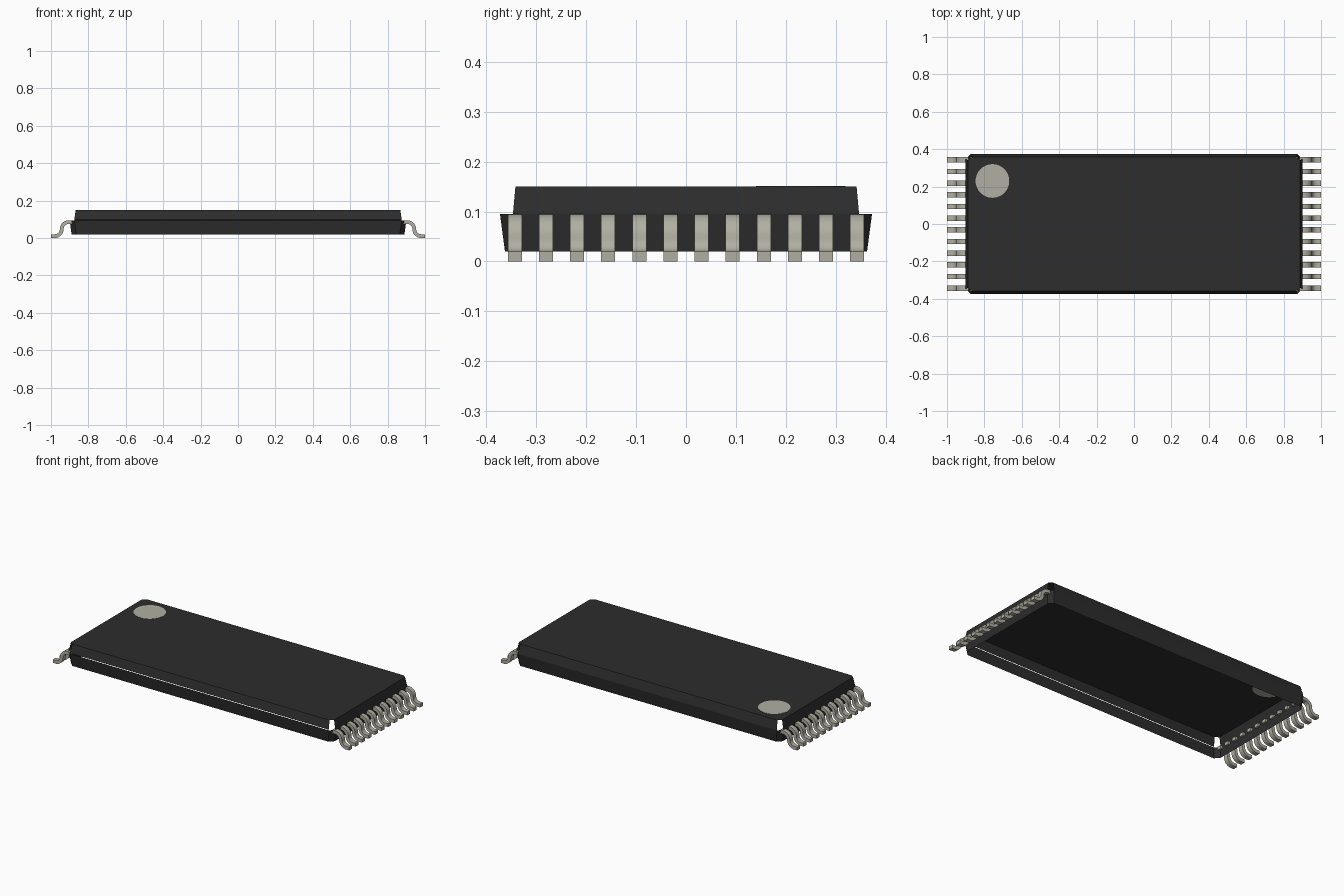
import bpy, bmesh, math

cube = bpy.data.objects.get("Cube")
if cube:
    bpy.data.objects.remove(cube, do_unlink=True)


def material(name, rgb):
    m = bpy.data.materials.new(name)
    m.use_nodes = True
    m.diffuse_color = (*rgb, 1)
    bsdf = m.node_tree.nodes["Principled BSDF"]
    bsdf.inputs["Base Color"].default_value = (*rgb, 1)
    bsdf.inputs["Roughness"].default_value = 0.6
    return m


BLACK = material("black plastic", (0.026, 0.026, 0.026))
METAL = material("tinned metal", (0.44, 0.43, 0.36))


def finish(bm, name, mat):
    mesh = bpy.data.meshes.new(name)
    bm.to_mesh(mesh)
    bm.free()
    mesh.materials.append(mat)
    obj = bpy.data.objects.new(name, mesh)
    bpy.context.collection.objects.link(obj)
    return obj


def ring(bm, hx, hy, z, cx, cy):
    """Rectangle with cut corners, counter-clockwise from the front edge."""
    pts = [(-hx + cx, -hy), (hx - cx, -hy), (hx, -hy + cy), (hx, hy - cy),
           (hx - cx, hy), (-hx + cx, hy), (-hx, hy - cy), (-hx, -hy + cy)]
    return [bm.verts.new((x, y, z)) for x, y in pts]


def wall(bm, low, high, sides):
    for i in sides:
        j = (i + 1) % 8
        bm.faces.new((low[i], low[j], high[j], high[i]))


# Lower shell: tapered walls, open underneath
bm = bmesh.new()
wall(bm, ring(bm, 0.89, 0.363, 0.02, 0.025, 0.025),
     ring(bm, 0.90, 0.373, 0.095, 0.025, 0.026), range(8))
finish(bm, "lower_shell", BLACK)

# Upper shell: lid and four walls with open corners
bm = bmesh.new()
base = ring(bm, 0.90, 0.373, 0.095, 0.025, 0.026)
lid = ring(bm, 0.888, 0.358, 0.15, 0.02, 0.016)
wall(bm, base, lid, (0, 2, 4, 6))
bm.faces.new(lid)
for v in base[:2]:          # fine seam along the front
    v.co.z += 0.004
finish(bm, "upper_shell", BLACK)

# Round orientation mark on the lid
bm = bmesh.new()
bmesh.ops.create_cone(bm, cap_ends=True, segments=48, radius1=0.09,
                      radius2=0.09, depth=0.002)
dot = finish(bm, "orientation_mark", METAL)
dot.location = (-0.757, 0.23, 0.150)

# Gull-wing pin: centre line of two arcs between straight ends
STEPS, HALF, RADIUS, WIDTH = 8, 0.01, 0.0375, 0.028
path = [(0.885, 0.085, 90)]
for k in range(STEPS + 1):
    a = 90 - 90 * k / STEPS
    r = math.radians(a)
    path.append((0.905 + RADIUS * math.cos(r), 0.0475 + RADIUS * math.sin(r), a))
for k in range(1, STEPS + 1):
    a = 90 * k / STEPS
    r = math.radians(a)
    path.append((0.98 - RADIUS * math.cos(r), 0.0475 - RADIUS * math.sin(r), a))
path.append((1.0, 0.01, 90))


def pin(side, y, name):
    bm = bmesh.new()
    loops = []
    for x, z, a in path:
        nx, nz = HALF * math.cos(math.radians(a)), HALF * math.sin(math.radians(a))
        loops.append([bm.verts.new((side * (x + s * nx), y + w * WIDTH / 2, z + s * nz))
                      for s, w in ((1, -1), (1, 1), (-1, 1), (-1, -1))])
    for a, b in zip(loops, loops[1:]):
        for i in range(4):
            j = (i + 1) % 4
            bm.faces.new((a[i], a[j], b[j], b[i]))
    bm.faces.new(loops[0])
    bm.faces.new(loops[-1])
    bmesh.ops.recalc_face_normals(bm, faces=bm.faces)
    obj = finish(bm, name, METAL)
    bpy.ops.object.select_all(action="DESELECT")
    obj.select_set(True)
    bpy.context.view_layer.objects.active = obj
    bpy.ops.object.shade_smooth_by_angle(angle=math.radians(35))


# Twelve pins on each end
for side, label in ((1, "left"), (-1, "right")):
    for n in range(12):
        pin(side, (n - 5.5) * 0.0624, f"{label}_pin_{n + 1}")
